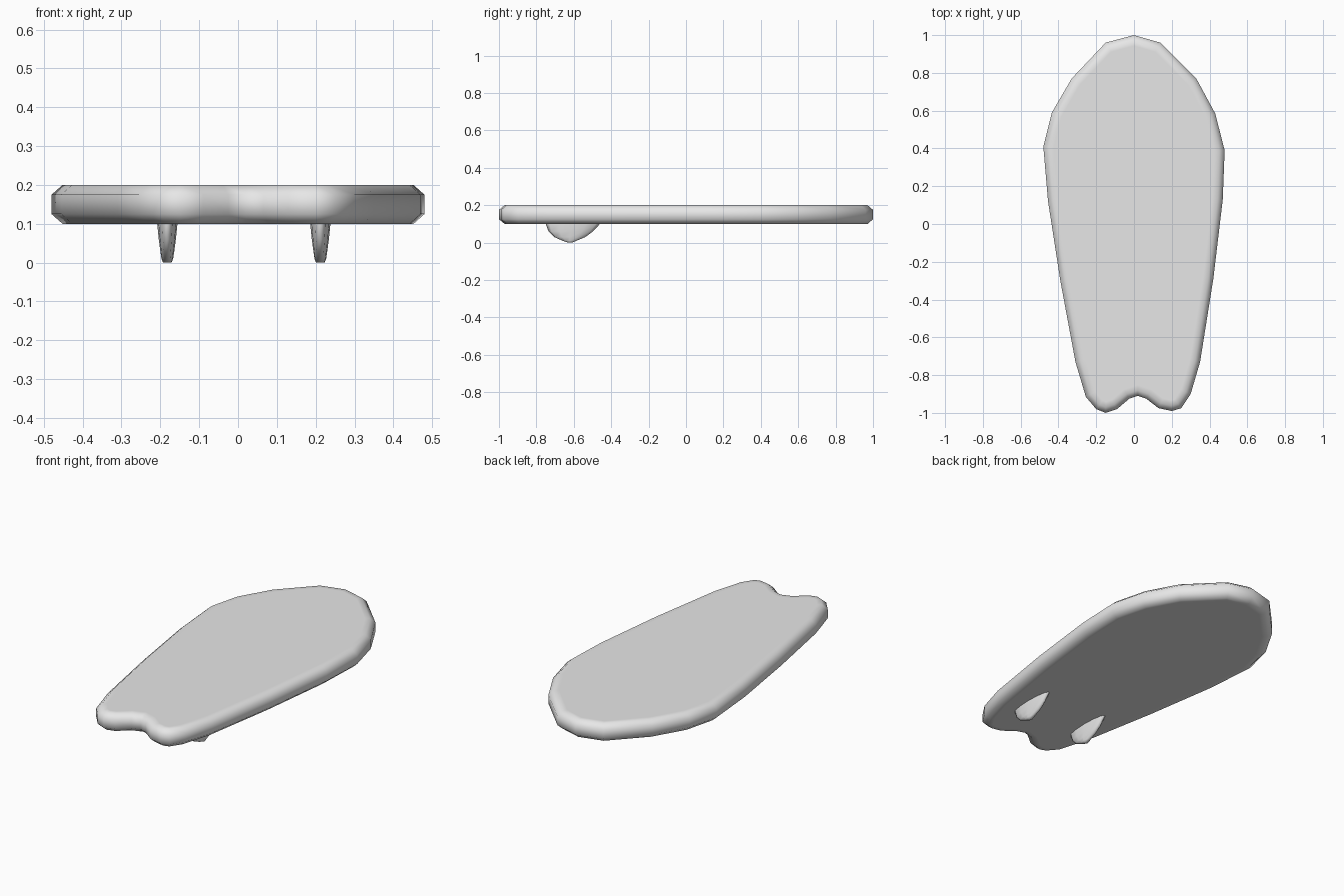
import bpy, bmesh, math
from mathutils import Vector

if "Cube" in bpy.data.objects:
    bpy.data.objects.remove(bpy.data.objects["Cube"])

grey = bpy.data.materials.new("board grey")
grey.diffuse_color = (0.8, 0.8, 0.8, 1)
grey.use_nodes = True
grey.node_tree.nodes["Principled BSDF"].inputs["Base Color"].default_value = grey.diffuse_color

# board outline, clockwise from the nose
OUTLINE = [(0, 1.0), (0.14, 0.96), (0.33, 0.77), (0.43, 0.585), (0.48, 0.39),
           (0.47, 0.13), (0.42, -0.29), (0.35, -0.73), (0.30, -0.90),
           (0.25, -0.975), (0.20, -0.99), (0.13, -0.975), (0.065, -0.925),
           (0.02, -0.91), (-0.025, -0.925), (-0.09, -0.98), (-0.15, -1.0),
           (-0.20, -0.98), (-0.255, -0.915), (-0.31, -0.73), (-0.39, -0.30),
           (-0.455, 0.12), (-0.48, 0.41), (-0.435, 0.59), (-0.33, 0.77),
           (-0.15, 0.96)]


def inset(points, d):
    """Move every point of a clockwise loop inward by d."""
    out = []
    n = len(points)
    for i in range(n):
        p = Vector(points[i])
        a = (p - Vector(points[i - 1])).normalized()
        b = (Vector(points[(i + 1) % n]) - p).normalized()
        na, nb = Vector((a.y, -a.x)), Vector((b.y, -b.x))
        m = (na + nb).normalized()
        out.append(p + m * d / max(m.dot(na), 0.6))
    return out


def loft(name, rings):
    """Skin a stack of rings and cap both ends."""
    bm = bmesh.new()
    loops = [[bm.verts.new(p) for p in r] for r in rings]
    n = len(loops[0])
    for lo, hi in zip(loops, loops[1:]):
        for i in range(n):
            j = (i + 1) % n
            bm.faces.new((lo[i], lo[j], hi[j], hi[i]))
    bm.faces.new(loops[0])
    bm.faces.new(loops[-1])
    bmesh.ops.recalc_face_normals(bm, faces=bm.faces)
    for f in bm.faces:
        f.smooth = True
    me = bpy.data.meshes.new(name)
    bm.to_mesh(me)
    bm.free()
    me.materials.append(grey)
    ob = bpy.data.objects.new(name, me)
    bpy.context.collection.objects.link(ob)
    return ob


# board: flat deck and base with a chamfered rail
SECTION = [(0.055, 0.10), (0.028, 0.10), (0, 0.125), (0, 0.175),
           (0.028, 0.20), (0.055, 0.20)]
loft("board", [[(p[0], p[1], z) for p in inset(OUTLINE, d)] for d, z in SECTION])

# fins: lens sections (z, rear y, front y, half width)
FIN = [(0.12, -0.75, -0.445, 0.026), (0.10, -0.75, -0.46, 0.026),
       (0.06, -0.735, -0.497, 0.022), (0.03, -0.705, -0.538, 0.018),
       (0.01, -0.66, -0.585, 0.015), (0.0, -0.63, -0.61, 0.011)]


def fin(name, x):
    rings = []
    for z, y0, y1, w in FIN:
        mid, half = (y0 + y1) / 2, (y1 - y0) / 2
        rings.append([(x + w * math.sin(t), mid + half * math.cos(t), z)
                      for t in (2 * math.pi * i / 12 for i in range(12))])
    return loft(name, rings)


fin("right_fin", 0.212)
fin("left_fin", -0.182)
